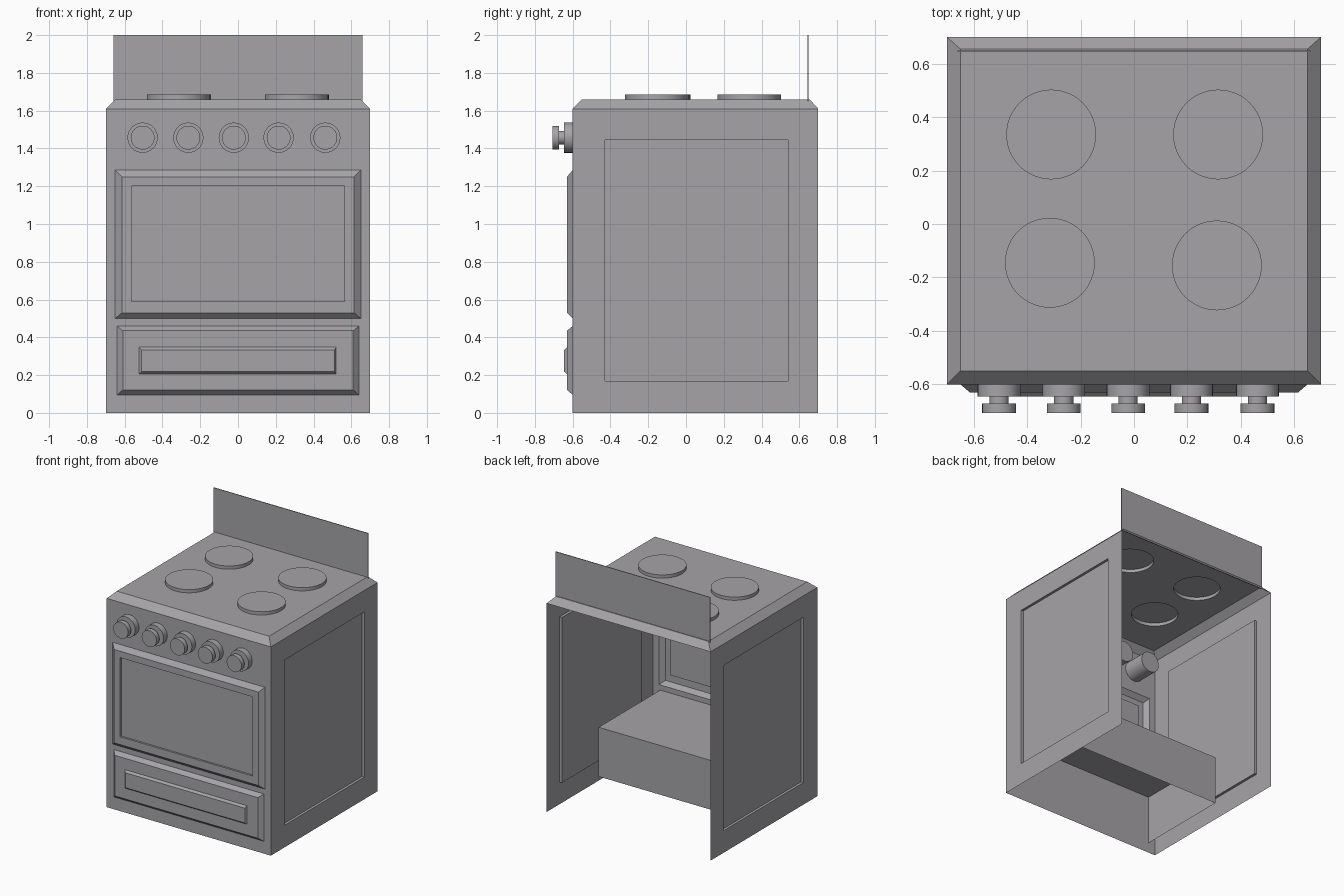
import bpy, bmesh, math
from mathutils import Vector

if "Cube" in bpy.data.objects:
    bpy.data.objects.remove(bpy.data.objects["Cube"])

grey = bpy.data.materials.new("warm_grey")
grey.diffuse_color = (0.38, 0.37, 0.39, 1)
grey.use_nodes = True
grey.node_tree.nodes["Principled BSDF"].inputs["Base Color"].default_value = grey.diffuse_color


def finish(name, bm):
    me = bpy.data.meshes.new(name)
    bm.to_mesh(me)
    bm.free()
    me.materials.append(grey)
    ob = bpy.data.objects.new(name, me)
    bpy.context.collection.objects.link(ob)
    return ob


def add_loops(bm, loops, cap_start=False, cap_end=True):
    """Bridge successive loops of points, optionally capping the ends."""
    rings = [[bm.verts.new(p) for p in loop] for loop in loops]
    for a, b in zip(rings, rings[1:]):
        n = len(a)
        for i in range(n):
            j = (i + 1) % n
            bm.faces.new((a[i], a[j], b[j], b[i]))
    if cap_start:
        bm.faces.new(rings[0][::-1])
    if cap_end:
        bm.faces.new(rings[-1])


def add_sheet(bm, loops, normal):
    """Flat sheet: first loop is the outline, the others are holes."""
    edges = []
    for loop in loops:
        vs = [bm.verts.new(p) for p in loop]
        edges += [bm.edges.new((vs[i], vs[(i + 1) % len(vs)])) for i in range(len(vs))]
    bmesh.ops.triangle_fill(bm, use_beauty=True, use_dissolve=False,
                            edges=edges, normal=Vector(normal))


def rect(a0, a1, b0, b1):
    return [(a0, b0), (a1, b0), (a1, b1), (a0, b1)]


def front(r, y):
    return [(a, y, b) for a, b in rect(*r)]


def side(r, x):
    return [(x, a, b) for a, b in rect(*r)]


def flat(r, z):
    return [(a, b, z) for a, b in rect(*r)]


def circle(cx, cy, r, n):
    return [(cx + r * math.cos(2 * math.pi * i / n), cy + r * math.sin(2 * math.pi * i / n))
            for i in range(n)]


def smooth(ob):
    bpy.ops.object.select_all(action='DESELECT')
    ob.select_set(True)
    bpy.context.view_layer.objects.active = ob
    bpy.ops.object.shade_smooth_by_angle(angle=math.radians(35))


# Front wall with door and drawer openings
door = (-0.65, 0.65, 0.5, 1.285)
drawer = (-0.64, 0.64, 0.095, 0.46)
bm = bmesh.new()
add_sheet(bm, [front((-0.7, 0.7, 0, 1.61), -0.6), front(door, -0.6), front(drawer, -0.6)], (0, -1, 0))
finish("front_wall", bm)

# Oven door with chamfered rim and recessed window
window = (-0.565, 0.565, 0.59, 1.2)
bm = bmesh.new()
face = front((-0.615, 0.615, 0.53, 1.25), -0.63)
add_loops(bm, [front(door, -0.6), face], cap_end=False)
add_sheet(bm, [face, front(window, -0.63)], (0, -1, 0))
add_loops(bm, [front(window, -0.63), front(window, -0.615)])
finish("oven_door", bm)

# Drawer front with raised pull
pull = (-0.525, 0.52, 0.205, 0.348)
bm = bmesh.new()
face = front((-0.61, 0.61, 0.122, 0.435), -0.63)
add_loops(bm, [front(drawer, -0.6), face], cap_end=False)
add_sheet(bm, [face, front(pull, -0.63)], (0, -1, 0))
add_loops(bm, [front(pull, -0.63), front((-0.51, 0.51, 0.218, 0.333), -0.645)])
finish("drawer_front", bm)

# Drawer box behind the front, open underneath
box = (-0.64, 0.64, -0.6, 0.15)
bm = bmesh.new()
add_loops(bm, [flat(box, 0.08), flat(box, 0.46)])
finish("drawer_box", bm)

# Side walls with recessed panels, mirrored; the back is open
panel = (-0.43, 0.54, 0.17, 1.445)
bm = bmesh.new()
add_sheet(bm, [side((-0.6, 0.7, 0, 1.61), 0.7), side(panel, 0.7)], (1, 0, 0))
add_loops(bm, [side(panel, 0.7), side(panel, 0.68)])
finish("side_walls", bm).modifiers.new("mirror", 'MIRROR').use_mirror_merge = False

# Cooktop with chamfered edge and four raised hollow burners
top = flat((-0.65, 0.65, -0.55, 0.655), 1.66)
burners = [circle(x, y, 0.168, 48) for x, y in
           ((-0.31, 0.335), (0.315, 0.335), (-0.315, -0.145), (0.31, -0.155))]
bm = bmesh.new()
add_loops(bm, [flat((-0.7, 0.7, -0.6, 0.7), 1.61), top], cap_end=False)
add_sheet(bm, [top] + [[(x, y, 1.66) for x, y in c] for c in burners], (0, 0, 1))
finish("cooktop", bm)
bm = bmesh.new()
for c in burners:
    add_loops(bm, [[(x, y, z) for x, y in c] for z in (1.66, 1.685)])
smooth(finish("burners", bm))

# Thin backsplash
bm = bmesh.new()
splash = (-0.66, 0.66, 0.643, 0.649)
add_loops(bm, [flat(splash, 1.65), flat(splash, 2.0)], cap_start=True)
finish("backsplash", bm)

# Turned knobs, with shafts reaching inside the body
profile = [(0.08, -0.42), (0.08, -0.645), (0.036, -0.645),
           (0.036, -0.672), (0.063, -0.672), (0.063, -0.708)]
for k, x in enumerate((-0.505, -0.263, -0.022, 0.215, 0.462)):
    bm = bmesh.new()
    add_loops(bm, [[(a, y, b) for a, b in circle(x, 1.457, r, 32)] for r, y in profile],
              cap_start=True)
    smooth(finish(f"knob_{k + 1}", bm))
